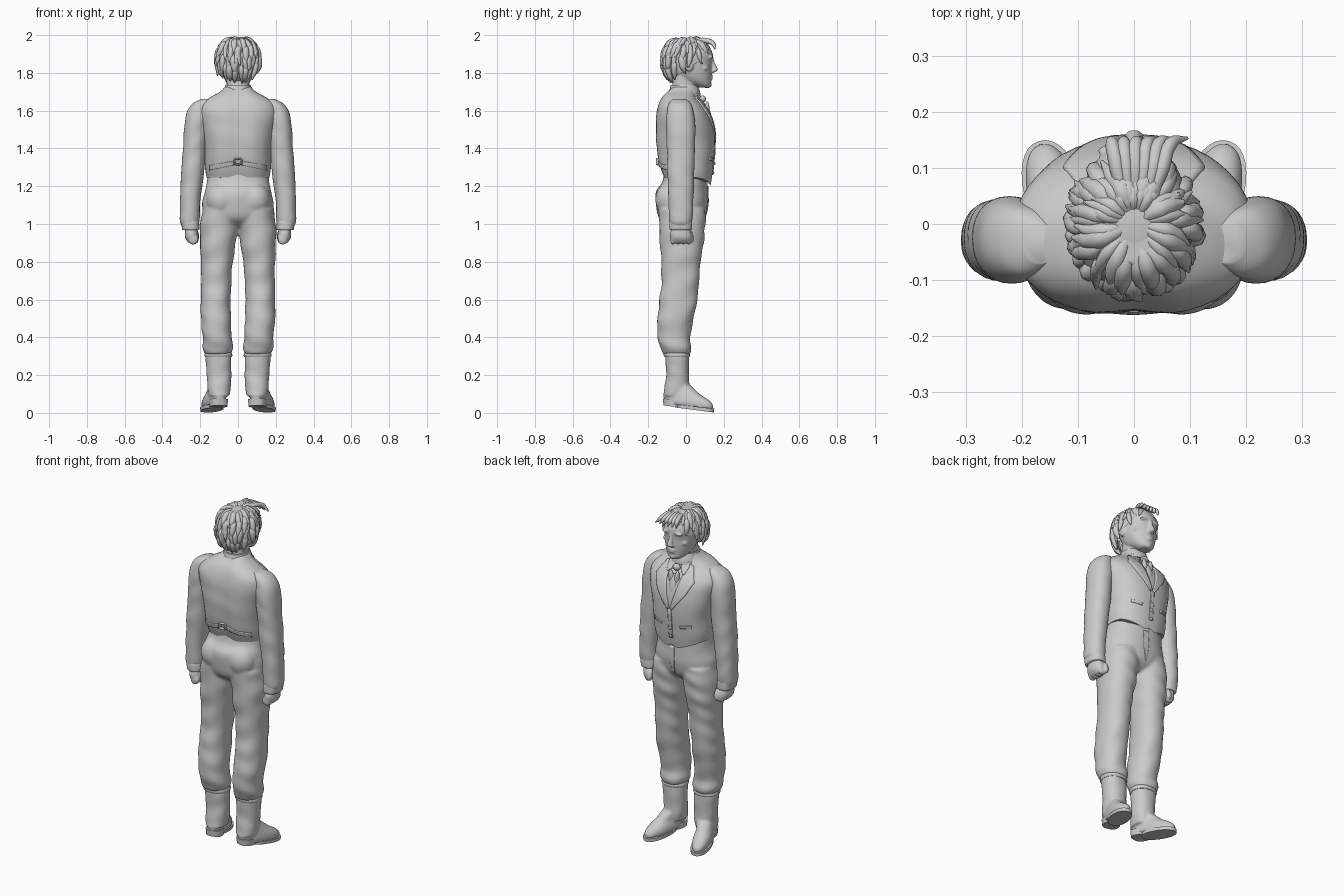
import bpy, bmesh, random
from math import sin, cos, pi, radians, exp
from mathutils import Vector, Matrix

random.seed(4)
if "Cube" in bpy.data.objects:
    bpy.data.objects.remove(bpy.data.objects["Cube"])

clay = bpy.data.materials.new("clay grey")
clay.use_nodes = True
clay.diffuse_color = (0.6, 0.6, 0.6, 1)
clay.node_tree.nodes["Principled BSDF"].inputs["Base Color"].default_value = (0.6, 0.6, 0.6, 1)


def catmull(a, b, c, d, t):
    return tuple(0.5 * (2*q + (r-p)*t + (2*p - 5*q + 4*r - s)*t*t + (3*q - p - 3*r + s)*t**3)
                 for p, q, r, s in zip(a, b, c, d))


def power(v, e):
    return abs(v) ** e * (1 if v > 0 else -1)


def loft(bm, rings, square=2.2, fold=0, freq=45, sides=32, steps=6, warp=None):
    """Closed smooth tube through rings of (z, centre x, centre y, radius x, radius y)."""
    last = len(rings) - 1
    path = [catmull(rings[max(i-1, 0)], rings[i], rings[i+1], rings[min(i+2, last)], s / steps)
            for i in range(last) for s in range(steps)] + [rings[-1]]
    loops = []
    for z, cx, cy, rx, ry in path:
        loop = []
        for k in range(sides):
            a = 2 * pi * k / sides
            r = 1 + fold * sin(z*freq + 2.5*sin(a + z*5)) * (0.6 + 0.4*sin(3*a + z*9))
            p = Vector((cx + r*rx*power(cos(a), 2/square), cy + r*ry*power(sin(a), 2/square), z))
            loop.append(bm.verts.new(warp(p) if warp else p))
        loops.append(loop)
    for lo, hi in zip(loops, loops[1:]):
        for k in range(sides):
            n = (k + 1) % sides
            bm.faces.new((lo[k], lo[n], hi[n], hi[k]))
    bm.faces.new(loops[0][::-1])
    bm.faces.new(loops[-1])


def ball(bm, at, size, tilt=0, axis='X'):
    m = Matrix.Translation(at) @ Matrix.Rotation(radians(tilt), 4, axis) @ Matrix.Diagonal((*size, 1))
    bmesh.ops.create_uvsphere(bm, u_segments=20, v_segments=12, radius=1, matrix=m)


def finish(name, bm, mirror=False, blend=0, angle=50):
    bmesh.ops.recalc_face_normals(bm, faces=bm.faces)
    me = bpy.data.meshes.new(name)
    bm.to_mesh(me)
    bm.free()
    me.materials.append(clay)
    ob = bpy.data.objects.new(name, me)
    bpy.context.collection.objects.link(ob)
    for poly in me.polygons:
        poly.use_smooth = True
    bpy.ops.object.select_all(action='DESELECT')
    bpy.context.view_layer.objects.active = ob
    ob.select_set(True)
    if blend:
        mod = ob.modifiers.new("Blend", 'REMESH')
        mod.mode, mod.voxel_size, mod.use_smooth_shade = 'VOXEL', blend, True
        mod = ob.modifiers.new("Relax", 'SMOOTH')
        mod.factor, mod.iterations = 0.5, 4
    else:
        bpy.ops.object.shade_smooth_by_angle(angle=radians(angle))
    if mirror:
        ob.modifiers.new("Mirror", 'MIRROR')
    return ob


def part(name, rings, mirror=False, **kw):
    bm = bmesh.new()
    loft(bm, rings, **kw)
    return finish(name, bm, mirror)


def patch(name, inner, outer, target, thick, mirror=True, front=True):
    """Cloth strip between two (x, z) edges, laid onto the target."""
    bm = bmesh.new()
    rows, cols, grid = 6 * (len(inner) - 1), 6, []
    for r in range(rows + 1):
        i = min(r // 6, len(inner) - 2)
        t = r / 6 - i
        a, b = (Vector(e[i]).lerp(Vector(e[i+1]), t) for e in (inner, outer))
        line = [a.lerp(b, c / cols) for c in range(cols + 1)]
        grid.append([bm.verts.new((p.x, 0.4 if front else -0.4, p.y)) for p in line])
    for u, v in zip(grid, grid[1:]):
        for c in range(cols):
            bm.faces.new((u[c], u[c+1], v[c+1], v[c]))
    ob = finish(name, bm)
    wrap = ob.modifiers.new("Lay", 'SHRINKWRAP')
    wrap.target, wrap.wrap_method = target, 'PROJECT'
    wrap.use_project_x, wrap.use_project_y, wrap.use_project_z = False, True, False
    wrap.use_negative_direction, wrap.use_positive_direction = front, not front
    solid = ob.modifiers.new("Thickness", 'SOLIDIFY')
    solid.thickness, solid.offset = 2 * thick, 0
    if mirror:
        ob.modifiers.new("Mirror", 'MIRROR')
    return ob


# Trousers: hips and both legs blended into one garment
bm = bmesh.new()
loft(bm, [(.985, 0, -.02, .09, .07), (1.03, 0, -.022, .17, .12), (1.1, 0, -.022, .19, .137),
          (1.17, 0, -.022, .176, .138), (1.22, 0, -.006, .166, .12), (1.28, 0, 0, .16, .115)], fold=.006)
for s in (-1, 1):
    loft(bm, [(.31, .105*s, -.05, .068, .072), (.345, .107*s, -.052, .08, .083), (.4, .11*s, -.065, .077, .086),
              (.5, .117*s, -.055, .08, .096), (.6, .118*s, -.04, .079, .1), (.7, .115*s, -.03, .08, .1),
              (.8, .112*s, -.027, .084, .104), (.9, .106*s, -.022, .095, .116), (1, .1*s, -.02, .1, .122),
              (1.08, .09*s, -.02, .098, .125)], fold=.035, freq=50)
    ball(bm, (.085*s, -.085, 1.13), (.085, .078, .09))
trousers = finish("trousers", bm, blend=.009)
patch("trouser_fly", [(-.004, 1.2), (-.004, 1.1), (0, 1.03)], [(.028, 1.2), (.026, 1.1), (.008, 1.04)],
      trousers, .004, mirror=False)

# Boots, soles and heels
yaw = Matrix.Rotation(radians(-17), 3, 'Z')


def step(p):
    """Turn the foot outward and raise the heel."""
    q = yaw @ Vector((p.x, p.y, 0)) + Vector((.128, .012, p.z))
    q.z += .035 * max(0, .15 - q.y) / .27 * max(0, 1 - p.z / .2)
    return q


bm = bmesh.new()
loft(bm, [(.09, .1, -.055, .056, .066), (.14, .1, -.048, .062, .066), (.2, .1, -.045, .065, .06),
          (.28, .104, -.046, .068, .063), (.36, .104, -.05, .066, .062)], fold=.02, freq=60)
loft(bm, [(.018, 0, 0, .048, .134), (.04, 0, 0, .052, .136), (.065, 0, -.01, .05, .124),
          (.095, 0, -.033, .045, .095), (.14, -.008, -.055, .045, .065)], warp=step)
finish("boots", bm, mirror=True, blend=.007)
part("boot_soles", [(.002, 0, .035, .053, .106), (.022, 0, .035, .054, .107)], True, steps=1, warp=step)
part("boot_heels", [(.006, 0, -.085, .045, .048), (.05, 0, -.085, .048, .052)], True, steps=1, square=2.6, warp=step)
part("boot_cuffs", [(.295, .104, -.048, .07, .066), (.305, .104, -.048, .074, .07), (.32, .104, -.05, .07, .068)], True)


# Waistcoat with a pointed front hem
def hem(p):
    if p.z < 1.33 and p.y > .04:
        p.z -= .045 * max(0, 1 - abs(abs(p.x) - .035) / .12) * (1.33 - p.z) / .085
    if p.y < -.05:
        p.y += .012 * exp(-(p.x / .05) ** 2)
    return p


waistcoat = part("waistcoat", [
    (1.245, 0, .004, .166, .126), (1.3, 0, 0, .174, .143), (1.4, 0, -.005, .18, .157), (1.5, 0, -.008, .198, .158),
    (1.58, 0, -.018, .215, .144), (1.63, 0, -.03, .2, .122), (1.67, 0, -.038, .148, .096),
    (1.7, 0, -.028, .096, .08), (1.725, 0, -.015, .07, .066)], square=2.4, fold=.008, sides=48, warp=hem)
patch("lapels", [(.05, 1.68), (.045, 1.6), (.027, 1.52), (.002, 1.44)],
      [(.085, 1.67), (.125, 1.6), (.09, 1.53), (.012, 1.43)], waistcoat, .007)
patch("front_placket", [(-.012, 1.44), (-.012, 1.26)], [(.012, 1.44), (.012, 1.26)], waistcoat, .004, False)
patch("pocket_welts", [(.06, 1.345), (.06, 1.33)], [(.12, 1.355), (.12, 1.34)], waistcoat, .004)
patch("back_straps", [(.015, 1.335), (.015, 1.315)], [(.15, 1.31), (.15, 1.285)], waistcoat, .006, front=False)
bm = bmesh.new()
for z in (1.27, 1.32, 1.37, 1.42):
    ball(bm, (0, .15 if z > 1.3 else .143, z), (.008, .007, .008))
finish("waistcoat_buttons", bm)
bm = bmesh.new()
for x, z, w, h in ((-.02, 1.33, .005, .017), (.02, 1.33, .005, .017), (0, 1.345, .02, .005), (0, 1.315, .02, .005)):
    ball(bm, (x, -.147, z), (w, .012, h))
finish("back_buckle", bm)

# Shirt sleeves, cuffs and collar
part("sleeves", [
    (1.662, .165, -.035, .03, .035), (1.635, .192, -.032, .05, .06), (1.58, .213, -.03, .062, .073),
    (1.5, .222, -.028, .063, .077), (1.4, .23, -.027, .061, .074), (1.3, .238, -.028, .061, .072),
    (1.2, .247, -.027, .057, .068), (1.1, .254, -.027, .053, .065), (1.02, .256, -.028, .052, .061),
    (.99, .254, -.028, .042, .053)], True, fold=.025, freq=42)
part("sleeve_cuffs", [(.968, .25, -.028, .042, .055), (.975, .25, -.028, .046, .06),
                      (1.01, .253, -.028, .047, .06), (1.02, .253, -.028, .042, .056)], True, square=2.5)
part("collar", [(1.675, 0, -.01, .084, .088), (1.7, 0, -.008, .077, .082), (1.735, 0, -.01, .067, .071)])
patch("collar_wings", [(.008, 1.69), (.02, 1.66), (.045, 1.625)], [(.06, 1.69), (.065, 1.66), (.055, 1.625)],
      waistcoat, .012)

# Cravat
bm = bmesh.new()
ball(bm, (0, .088, 1.66), (.023, .018, .02))
for s in (-1, 1):
    ball(bm, (.017*s, .112, 1.6), (.016, .013, .05), 9*s, 'Y')
ball(bm, (0, .122, 1.57), (.024, .014, .06), 16)
finish("cravat", bm)

# Hands with curled fingers
bm = bmesh.new()
loft(bm, [(.9, .238, -.025, .024, .05), (.925, .243, -.026, .036, .057),
          (.955, .247, -.028, .034, .055), (1, .25, -.028, .028, .038)])
for k in range(4):
    ball(bm, (.236, -.069 + .028*k, .917), (.026, .015, .027), -20, 'Y')
ball(bm, (.222, .024, .935), (.017, .016, .036), 14)
finish("hands", bm, mirror=True, blend=.005)

# Neck, head and face
bm = bmesh.new()
loft(bm, [(1.66, 0, -.01, .068, .072), (1.72, 0, -.008, .06, .066), (1.8, 0, .005, .062, .07)])
loft(bm, [(1.722, 0, .092, .03, .03), (1.735, 0, .082, .048, .05), (1.76, 0, .056, .068, .078),
          (1.8, 0, .04, .083, .096), (1.85, 0, .03, .091, .106), (1.9, 0, .026, .093, .116),
          (1.95, 0, .01, .085, .105), (1.98, 0, 0, .05, .07)])
loft(bm, [(1.885, 0, .134, .012, .01), (1.855, 0, .138, .011, .014), (1.825, 0, .149, .014, .018),
          (1.812, 0, .148, .02, .018), (1.8, 0, .134, .014, .012)], steps=4)
ball(bm, (0, .113, 1.737), (.024, .024, .018))
for z, w in ((1.782, .026), (1.77, .021)):
    ball(bm, (0, .132, z), (w, .011, .007))
for s in (-1, 1):
    ball(bm, (.038*s, .13, 1.884), (.028, .013, .009), 10*s, 'Y')
    ball(bm, (.036*s, .117, 1.86), (.016, .014, .009))
    ball(bm, (.055*s, .092, 1.825), (.024, .026, .018))
    ball(bm, (.094*s, .018, 1.84), (.012, .022, .034), -12)
finish("head", bm, blend=.005)


# Hair: a cap with layered locks following the same scalp surface
def reach(az):
    """Hairline angle: short at the forehead, long at the nape."""
    back = (1 - cos(az)) / 2
    return radians(62 + 88 * back ** 0.8)


def scalp(az, phi, lift=0):
    s = sin(phi) ** 0.7
    depth = .132 if cos(az) > 0 else .122
    return Vector(((.11 + lift) * s * sin(az), (depth + lift) * s * cos(az), 1.862 + (.12 + lift) * cos(phi)))


bm = bmesh.new()
grid = [[bm.verts.new(scalp(2*pi*k/48, .02 + (reach(2*pi*k/48) - .02) * j/14)) for k in range(48)] for j in range(15)]
for u, v in zip(grid, grid[1:]):
    for k in range(48):
        bm.faces.new((u[k], u[k-1], v[k-1], v[k]))
bm.faces.new(grid[0])
finish("hair_cap", bm)

curve = bpy.data.curves.new("hair_locks", 'CURVE')
curve.dimensions, curve.bevel_depth, curve.bevel_resolution, curve.resolution_u = '3D', 1, 2, 4


def lock(points, width):
    sp = curve.splines.new('BEZIER')
    sp.bezier_points.add(len(points) - 1)
    for i, (bp, p) in enumerate(zip(sp.bezier_points, points)):
        bp.co, bp.handle_left_type, bp.handle_right_type = p, 'AUTO', 'AUTO'
        bp.radius = width * (.5, 1, .9, .2)[i]


for layer in range(4):
    for k in range(22):
        az = 2*pi * (k + .5*layer + random.uniform(-.3, .3)) / 22
        end = reach(az) * (.45 + .19*layer) + random.uniform(-.05, .08)
        start = max(.08, end - 1.0)
        sway = random.uniform(-.22, .22)
        lifts = (-.012, 0, .002, random.uniform(.002, .016))
        lock([scalp(az + sway*t*t, start + (end - start)*t, l) for t, l in zip((0, .35, .7, 1), lifts)],
             random.uniform(.012, .019))
# Forelock swept up and over the brow
for k in range(6):
    x = -.03 + .016*k
    lock([(x*.6, .04, 1.972), (x, .1, 1.972), (x*1.3, .143, 1.955), (x*1.7 + .01, .153, 1.925)], .014)
locks = bpy.data.objects.new("hair_locks", curve)
curve.materials.append(clay)
bpy.context.collection.objects.link(locks)
bpy.ops.object.select_all(action='DESELECT')
bpy.context.view_layer.objects.active = locks
locks.select_set(True)
bpy.ops.object.convert(target='MESH')
